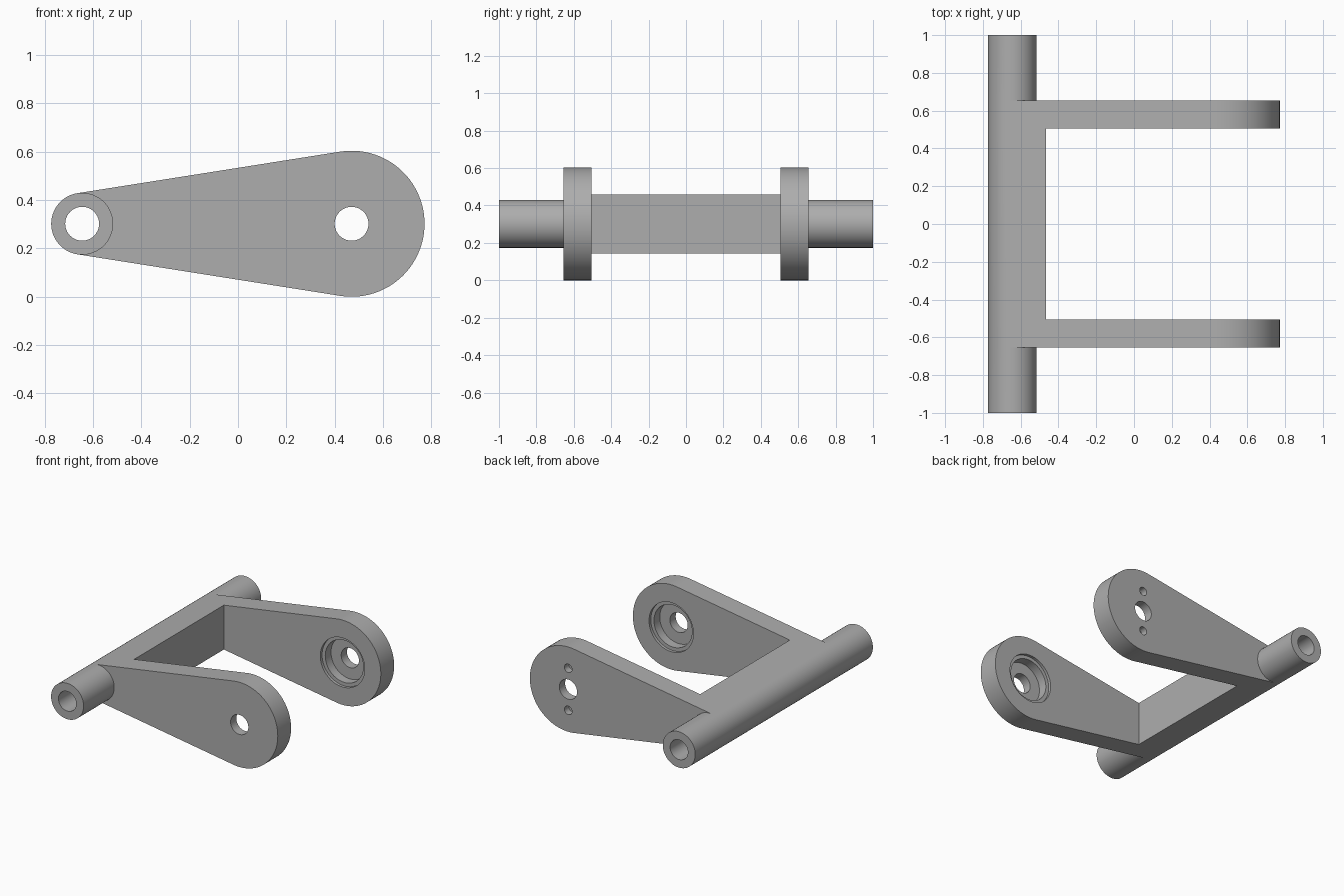
import bpy, bmesh
from math import sin, cos, asin, radians, pi

if "Cube" in bpy.data.objects:
    bpy.data.objects.remove(bpy.data.objects["Cube"], do_unlink=True)

grey = bpy.data.materials.new("plain grey")
grey.use_nodes = True
colour = (0.42, 0.42, 0.42, 1)
grey.diffuse_color = colour
grey.node_tree.nodes["Principled BSDF"].inputs["Base Color"].default_value = colour

MID_Z = 0.302
TUBE_X, TUBE_R = -0.645, 0.128
END_X, END_R = 0.47, 0.302
ARM_IN, ARM_OUT = 0.505, 0.655
TILT = asin((END_R - TUBE_R) / (END_X - TUBE_X))
A0, A1 = pi / 2 + TILT, 3 * pi / 2 - TILT     # tangent angles


def arc(x, z, r, start, stop, n):
    steps = [start + (stop - start) * i / n for i in range(n + 1)]
    return [(x + r * cos(a), z + r * sin(a)) for a in steps]


def extrude_y(name, outline, y0, y1):
    """Prism from an x-z outline."""
    bm = bmesh.new()
    face = bm.faces.new([bm.verts.new((x, y0, z)) for x, z in outline])
    new = bmesh.ops.extrude_face_region(bm, geom=[face])["geom"]
    verts = [v for v in new if isinstance(v, bmesh.types.BMVert)]
    bmesh.ops.translate(bm, verts=verts, vec=(0, y1 - y0, 0))
    bmesh.ops.recalc_face_normals(bm, faces=bm.faces)
    mesh = bpy.data.meshes.new(name)
    bm.to_mesh(mesh)
    bm.free()
    mesh.materials.append(grey)
    ob = bpy.data.objects.new(name, mesh)
    bpy.context.collection.objects.link(ob)
    return ob


def round_bar(x, z, r, y0, y1):
    return extrude_y("round_cutter", arc(x, z, r, 0, 2 * pi, 64)[:-1], y0, y1)


def combine(body, other, operation):
    mod = body.modifiers.new(operation.lower(), "BOOLEAN")
    mod.object, mod.operation, mod.solver = other, operation, "EXACT"
    bpy.context.view_layer.objects.active = body
    bpy.ops.object.modifier_apply(modifier=mod.name)
    bpy.data.objects.remove(other, do_unlink=True)


# Tapered body, opened in the middle to leave two arms and a cross web
rear_arc = arc(TUBE_X, MID_Z, TUBE_R, A0, A1, 36)
nose_arc = arc(END_X, MID_Z, END_R, A1 - 2 * pi, A0, 64)
body = extrude_y("yoke_bracket", rear_arc + nose_arc, -ARM_OUT, ARM_OUT)
gap = [(-0.465, -1), (1, -1), (1, 1), (-0.465, 1)]
combine(body, extrude_y("gap_cutter", gap, -ARM_IN, ARM_IN), "DIFFERENCE")

# Pivot tube sharing the rear curve of the body
front_arc = arc(TUBE_X, MID_Z, TUBE_R, A1 - 2 * pi, A0, 44)
tube = extrude_y("pivot_tube", rear_arc + front_arc[1:-1], -1, 1)
combine(body, tube, "UNION")

# Bores through the tube and the arm ends
combine(body, round_bar(TUBE_X, MID_Z, 0.07, -1.1, 1.1), "DIFFERENCE")
combine(body, round_bar(END_X, MID_Z, 0.07, -1.1, 1.1), "DIFFERENCE")

# Stepped bearing seats on the inner arm faces
for side in (-1, 1):
    for radius, depth in ((0.175, 0.02), (0.15, 0.085)):
        seat = round_bar(END_X, MID_Z, radius, side * 0.4, side * (ARM_IN + depth))
        combine(body, seat, "DIFFERENCE")

# Two blind screw holes on the outside of the back arm
for dz in (-0.15, 0.15):
    hole = round_bar(END_X, MID_Z + dz, 0.03, ARM_OUT - 0.05, ARM_OUT + 0.1)
    combine(body, hole, "DIFFERENCE")

bpy.ops.object.select_all(action="DESELECT")
body.select_set(True)
bpy.context.view_layer.objects.active = body
bpy.ops.object.shade_smooth_by_angle(angle=radians(30))
